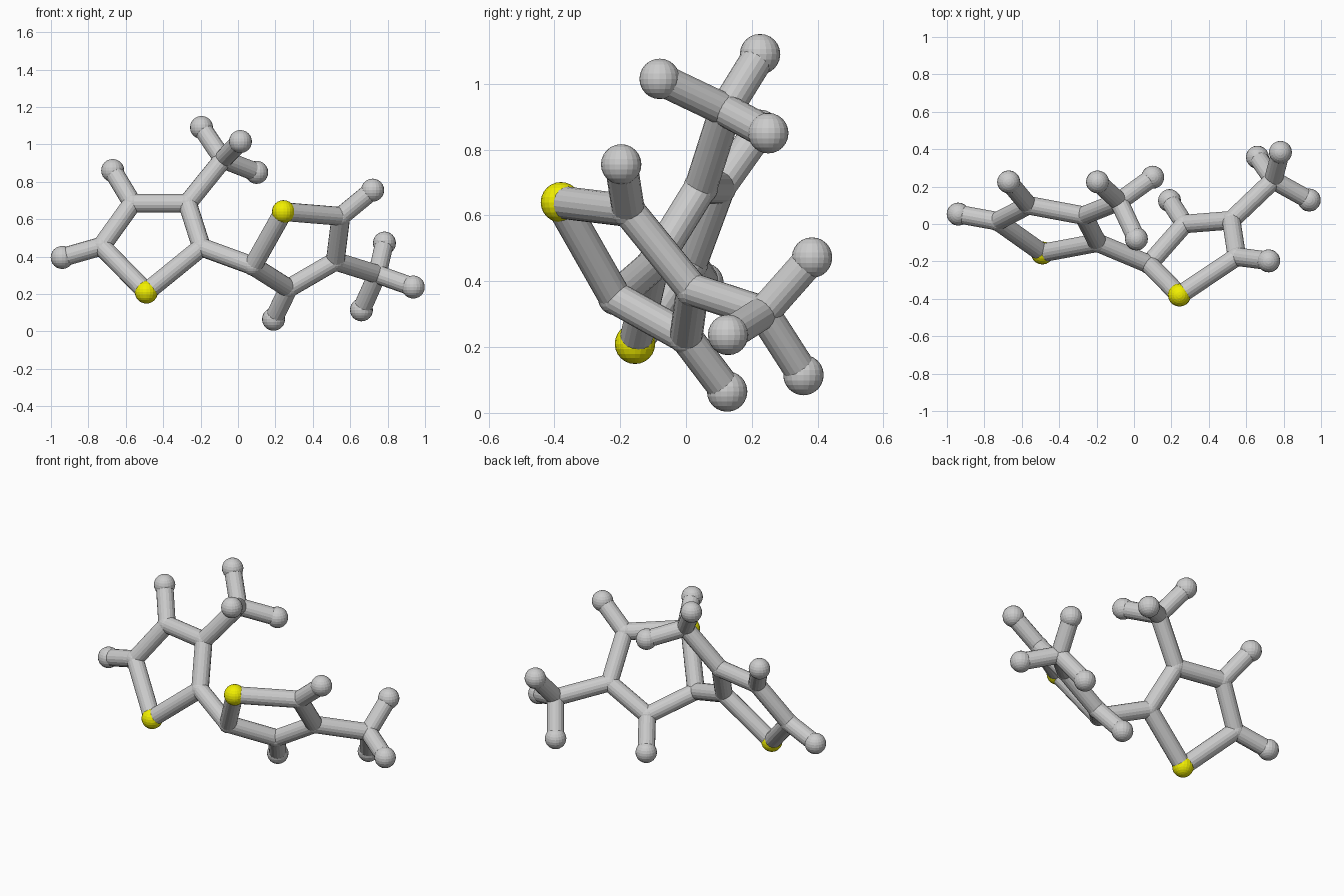
import bpy
from mathutils import Vector

if "Cube" in bpy.data.objects:
    bpy.data.objects.remove(bpy.data.objects["Cube"])

BOND_R, JOINT_R, BALL_R = 0.05, 0.053, 0.0615

yellow = bpy.data.materials.new("yellow")
yellow.diffuse_color = (0.88, 0.86, 0.0, 1)
yellow.use_nodes = True
yellow.node_tree.nodes["Principled BSDF"].inputs["Base Color"].default_value = yellow.diffuse_color

# Ball centres: "s" yellow balls, "c" joints, "h" end balls
atoms = {
    # left ring
    "s_left": (-0.49, -0.155, 0.21),
    "c_left_outer": (-0.73, 0.015, 0.455),
    "c_left_top": (-0.565, 0.10, 0.685),
    "c_left_branch": (-0.27, 0.045, 0.685),
    "c_left_link": (-0.195, -0.10, 0.45),
    "h_left_outer": (-0.94, 0.053, 0.395),
    "h_left_top": (-0.67, 0.225, 0.86),
    # left three-armed branch
    "c_left_arm": (-0.08, 0.12, 0.92),
    "h_left_arm_a": (-0.195, 0.225, 1.09),
    "h_left_arm_b": (0.013, -0.08, 1.015),
    "h_left_arm_c": (0.10, 0.25, 0.85),
    # right ring
    "s_right": (0.243, -0.38, 0.64),
    "c_right_link": (0.08, -0.215, 0.35),
    "c_right_low": (0.27, 0.0, 0.23),
    "c_right_branch": (0.52, 0.02, 0.375),
    "c_right_outer": (0.55, -0.175, 0.615),
    "h_right_low": (0.19, 0.125, 0.065),
    "h_right_outer": (0.72, -0.197, 0.755),
    # right three-armed branch
    "c_right_arm": (0.745, 0.235, 0.305),
    "h_right_arm_a": (0.783, 0.383, 0.472),
    "h_right_arm_b": (0.937, 0.128, 0.237),
    "h_right_arm_c": (0.66, 0.357, 0.115),
}

# Rods as chains of ball names
left_ring = ["s_left", "c_left_outer", "c_left_top", "c_left_branch", "c_left_link", "s_left"]
right_ring = ["s_right", "c_right_link", "c_right_low", "c_right_branch", "c_right_outer", "s_right"]
chains = [left_ring, right_ring, ["c_left_link", "c_right_link"]]
for side, stems in (("left", ("outer", "top")), ("right", ("low", "outer"))):
    chains += [[f"c_{side}_{s}", f"h_{side}_{s}"] for s in stems]
    chains.append([f"c_{side}_branch", f"c_{side}_arm"])
    chains += [[f"c_{side}_arm", f"h_{side}_arm_{k}"] for k in "abc"]


def ball(key, pos):
    kind, label = key.split("_", 1)
    radius = JOINT_R if kind == "c" else BALL_R
    bpy.ops.mesh.primitive_uv_sphere_add(segments=20, ring_count=12, radius=radius, location=pos)
    ob = bpy.context.object
    ob.name = label + {"s": "_yellow_ball", "c": "_joint", "h": "_end_ball"}[kind]
    if kind == "s":
        ob.data.materials.append(yellow)


def rod(a, b):
    p, q = Vector(atoms[a]), Vector(atoms[b])
    d = q - p
    bpy.ops.mesh.primitive_cylinder_add(vertices=18, radius=BOND_R, depth=d.length, location=(p + q) / 2)
    ob = bpy.context.object
    ob.rotation_euler = d.to_track_quat('Z', 'Y').to_euler()
    ob.name = f"rod_{a[2:]}_to_{b[2:]}"


for key, pos in atoms.items():
    ball(key, pos)
for chain in chains:
    for a, b in zip(chain, chain[1:]):
        rod(a, b)
